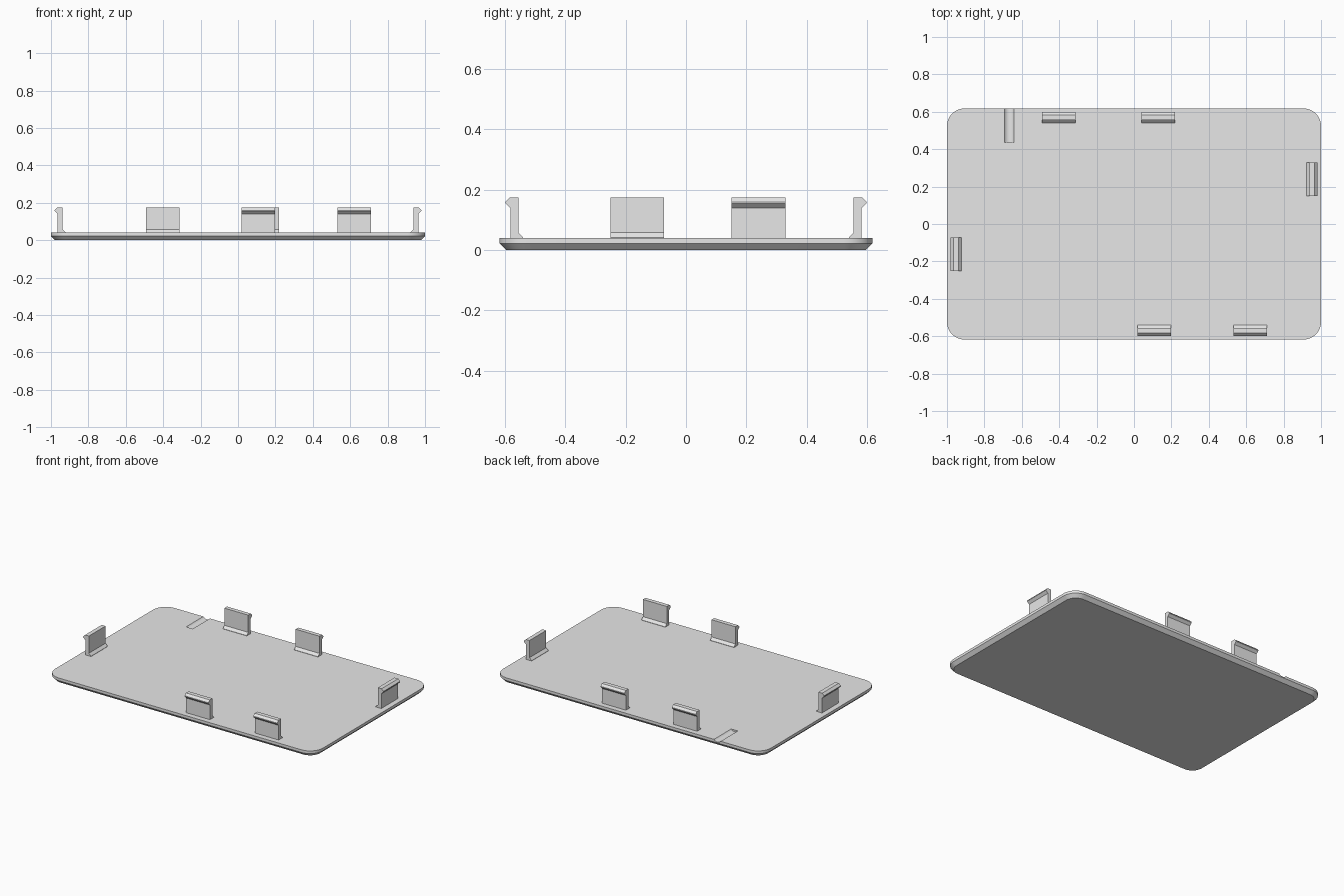
import bpy
import bmesh
from math import cos, sin, pi, radians
from mathutils import Matrix, Vector

if "Cube" in bpy.data.objects:
    bpy.data.objects.remove(bpy.data.objects["Cube"], do_unlink=True)

HALF_X, HALF_Y, TOP = 1.0, 0.618, 0.04

grey = bpy.data.materials.new("plain_grey")
grey.use_nodes = True
grey.diffuse_color = (0.8, 0.8, 0.8, 1)
grey.node_tree.nodes["Principled BSDF"].inputs["Base Color"].default_value = grey.diffuse_color


def make_object(name, bm):
    bmesh.ops.recalc_face_normals(bm, faces=bm.faces)
    mesh = bpy.data.meshes.new(name)
    bm.to_mesh(mesh)
    bm.free()
    mesh.materials.append(grey)
    obj = bpy.data.objects.new(name, mesh)
    bpy.context.collection.objects.link(obj)
    return obj


def loft(bm, rings):
    """Skin matching rings of points and cap both ends."""
    rings = [[bm.verts.new(p) for p in ring] for ring in rings]
    for a, b in zip(rings, rings[1:]):
        for i in range(len(a)):
            j = (i + 1) % len(a)
            bm.faces.new((a[i], a[j], b[j], b[i]))
    bm.faces.new(rings[0])
    bm.faces.new(rings[-1])


def rounded_rectangle(inset, z, radius=0.095, steps=12):
    r = radius - inset
    points = []
    for k, (sx, sy) in enumerate(((1, 1), (-1, 1), (-1, -1), (1, -1))):
        for i in range(steps + 1):
            a = (k + i / steps) * pi / 2
            points.append((sx * (HALF_X - radius) + r * cos(a),
                           sy * (HALF_Y - radius) + r * sin(a), z))
    return points


# Cover plate with a chamfered lower rim
bm = bmesh.new()
loft(bm, [rounded_rectangle(0.022, 0), rounded_rectangle(0, 0.022), rounded_rectangle(0, TOP)])
plate = make_object("cover_plate", bm)

# Shallow round finger groove running in from the back edge
bm = bmesh.new()
bmesh.ops.create_cone(bm, cap_ends=True, segments=48, radius1=0.032, radius2=0.032, depth=0.3,
                      matrix=Matrix.Translation((-0.667, 0.585, TOP + 0.02))
                      @ Matrix.Rotation(pi / 2, 4, 'X'))
cutter = make_object("groove_cutter", bm)
cut = plate.modifiers.new("groove", 'BOOLEAN')
cut.operation = 'DIFFERENCE'
cut.solver = 'EXACT'
cut.object = cutter
bpy.ops.object.select_all(action='DESELECT')
plate.select_set(True)
bpy.context.view_layer.objects.active = plate
bpy.ops.object.modifier_apply(modifier=cut.name)
bpy.data.objects.remove(cutter, do_unlink=True)
bpy.ops.object.shade_smooth_by_angle(angle=radians(30))

# Snap clip section: distance in from the plate edge, height
SECTION = [(0.078, 0.035), (0.078, 0.042), (0.062, 0.058), (0.062, 0.174), (0.034, 0.174),
           (0.02, 0.16), (0.02, 0.155), (0.036, 0.139), (0.036, 0.035)]
CLIP_WIDTH = 0.178


def clip(name, outward, along):
    """Snap clip on the edge facing outward, centred at the given position along it."""
    out = Vector(outward)
    edge = out * (HALF_X if out.x else HALF_Y)
    side = Vector((abs(out.y), abs(out.x), 0))
    bm = bmesh.new()
    loft(bm, [[edge - out * d + side * (along + s * CLIP_WIDTH / 2) + Vector((0, 0, z))
               for d, z in SECTION] for s in (-1, 1)])
    make_object(name, bm)


clip("back_clip_right", (0, 1, 0), -0.402)
clip("back_clip_left", (0, 1, 0), 0.13)
clip("front_clip_right", (0, -1, 0), 0.109)
clip("front_clip_left", (0, -1, 0), 0.622)
clip("left_side_clip", (1, 0, 0), 0.24)
clip("right_side_clip", (-1, 0, 0), -0.162)
